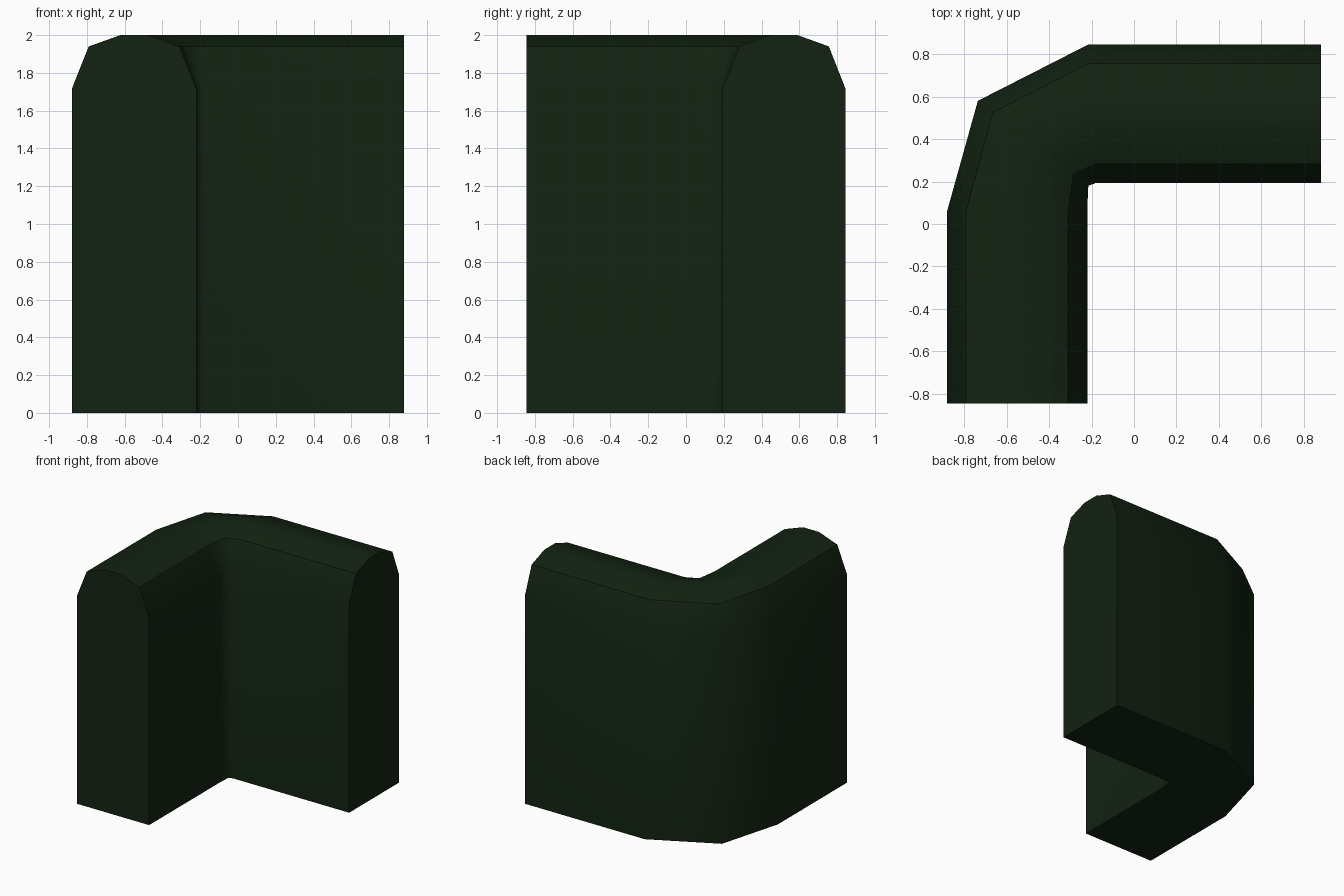
import bpy, bmesh
from mathutils import Vector

if "Cube" in bpy.data.objects:
    bpy.data.objects.remove(bpy.data.objects["Cube"])

# Corner path: matching outer and inner wall points, seen from above
outer = [(-0.88, -0.845), (-0.88, 0.06), (-0.735, 0.58), (-0.215, 0.845), (0.88, 0.845)]
inner = [(-0.22, -0.845), (-0.22, 0.07), (-0.215, 0.18), (-0.18, 0.193), (0.88, 0.193)]

# Clipped-hedge cross-section: (fraction across the wall, height)
profile = [(0, 0), (0, 1.715), (0.136, 1.94), (0.39, 2.0),
           (0.61, 2.0), (0.864, 1.94), (1, 1.715), (1, 0)]
n = len(profile)

bm = bmesh.new()
rings = []
for o, i in zip(outer, inner):
    ring = []
    for t, z in profile:
        p = Vector(o).lerp(Vector(i), t)
        ring.append(bm.verts.new((p.x, p.y, z)))
    rings.append(ring)

# Long faces between sections, including the underside
for a, b in zip(rings, rings[1:]):
    for k in range(n):
        j = (k + 1) % n
        bm.faces.new((a[k], a[j], b[j], b[k]))
# Flat ends
bm.faces.new(rings[0])
bm.faces.new(rings[-1])
bmesh.ops.recalc_face_normals(bm, faces=bm.faces)

# Smooth round the bend, crisp at the ends, the base and the shoulder line
for f in bm.faces:
    f.smooth = True
for e in bm.edges:
    shoulder = all(abs(v.co.z - 1.94) < 1e-4 for v in e.verts)
    e.smooth = not (shoulder or e.calc_face_angle() > 1.3)

mesh = bpy.data.meshes.new("hedge_corner")
bm.to_mesh(mesh)
bm.free()
hedge = bpy.data.objects.new("hedge_corner", mesh)
bpy.context.collection.objects.link(hedge)

# Dark leaf green
leaf = bpy.data.materials.new("leaf_green")
leaf.diffuse_color = (0.006, 0.016, 0.006, 1)
leaf.use_nodes = True
leaf.node_tree.nodes["Principled BSDF"].inputs["Base Color"].default_value = leaf.diffuse_color
mesh.materials.append(leaf)
